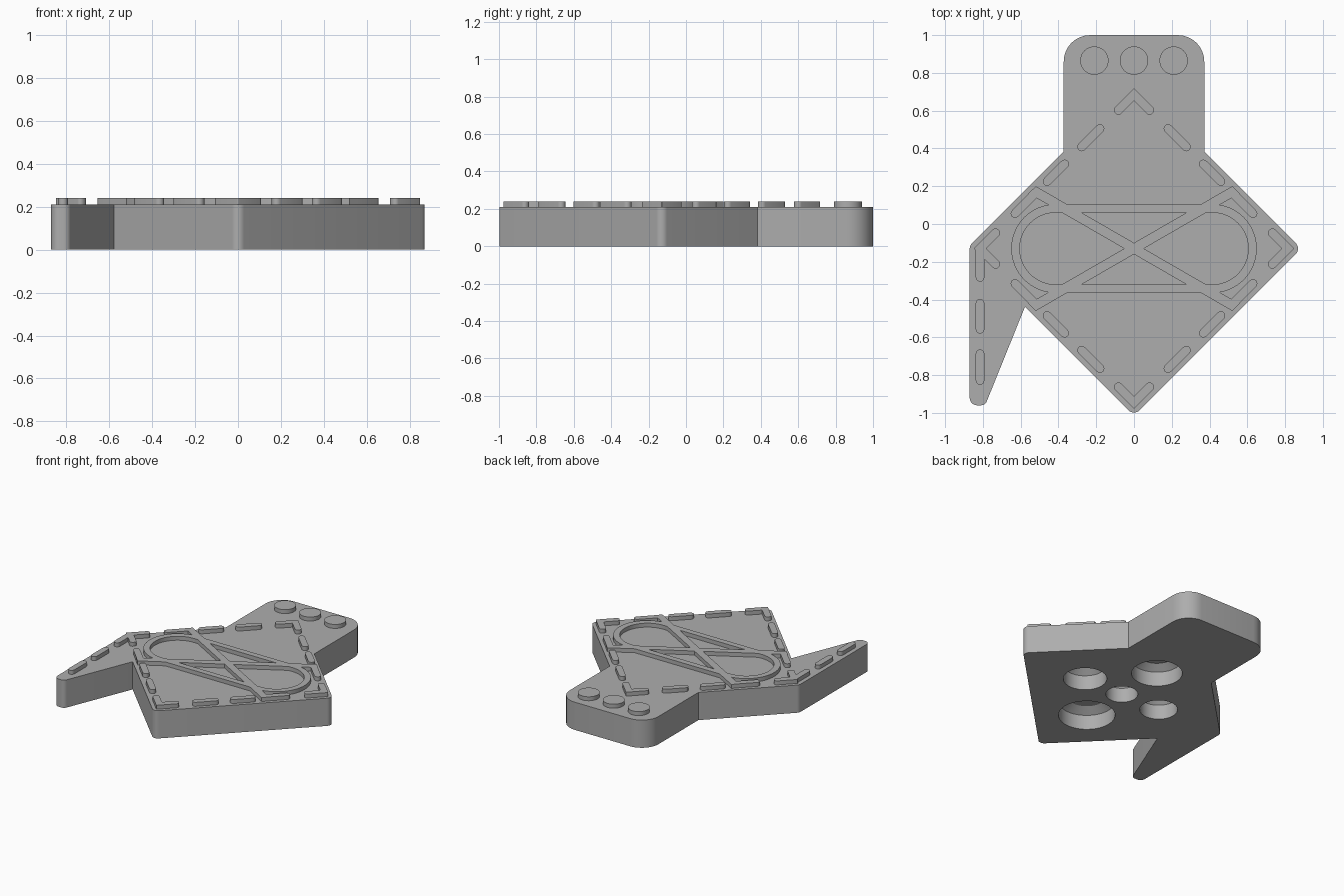
import bpy, bmesh
from math import pi, cos, sin, atan2
from mathutils import Vector

if "Cube" in bpy.data.objects:
    bpy.data.objects.remove(bpy.data.objects["Cube"], do_unlink=True)

gray = bpy.data.materials.new("plain gray")
gray.use_nodes = True
gray.diffuse_color = (0.42, 0.42, 0.42, 1)
gray.node_tree.nodes["Principled BSDF"].inputs["Base Color"].default_value = (0.42, 0.42, 0.42, 1)

TOP, RAISED, SUNK = 0.21, 0.24, 0.2   # plate top, relief top, hidden relief base
MID = -0.13                           # y of the diamond centre
LINE, HALF = 0.815, 0.023             # diamond line of the dashes, half dash width


def make_object(name, bm):
    bmesh.ops.recalc_face_normals(bm, faces=bm.faces)
    mesh = bpy.data.meshes.new(name)
    bm.to_mesh(mesh)
    bm.free()
    mesh.materials.append(gray)
    obj = bpy.data.objects.new(name, mesh)
    bpy.context.scene.collection.objects.link(obj)
    return obj


def prism(name, loops, z0, z1):
    """Extrude an outline, with any further loops as holes."""
    bm = bmesh.new()
    if len(loops) == 1:
        bm.faces.new([bm.verts.new((x, y, z0)) for x, y in loops[0]])
    else:
        edges = []
        for loop in loops:
            vs = [bm.verts.new((x, y, z0)) for x, y in loop]
            edges += [bm.edges.new((a, b)) for a, b in zip(vs, vs[1:] + vs[:1])]
        bmesh.ops.triangle_fill(bm, edges=edges, use_beauty=True)
    up = bmesh.ops.extrude_face_region(bm, geom=bm.faces[:], use_keep_orig=True)["geom"]
    bmesh.ops.translate(bm, vec=(0, 0, z1 - z0),
                        verts=[v for v in up if isinstance(v, bmesh.types.BMVert)])
    return make_object(name, bm)


def arc(cx, cy, r, start, end, n):
    return [(cx + r * cos(start + (end - start) * i / n),
             cy + r * sin(start + (end - start) * i / n)) for i in range(n + 1)]


def rounded(corners, n=8):
    """Outline from (x, y, radius) corners."""
    out = []
    for i, (x, y, r) in enumerate(corners):
        p = Vector((x, y))
        a = (Vector(corners[i - 1][:2]) - p).normalized()
        b = (Vector(corners[(i + 1) % len(corners)][:2]) - p).normalized()
        if r == 0:
            out.append((x, y))
            continue
        half = a.angle(b) / 2
        centre = p + (a + b).normalized() * (r / sin(half))
        reach = r * cos(half) / sin(half)
        s, e = p + a * reach - centre, p + b * reach - centre
        start = atan2(s.y, s.x)
        sweep = (atan2(e.y, e.x) - start + pi) % (2 * pi) - pi
        out += arc(centre.x, centre.y, r, start, start + sweep, n)
    return out


def capsule(x0, y0, x1, y1):
    t = atan2(y1 - y0, x1 - x0)
    return (arc(x0, y0, HALF, t + pi / 2, t + 1.5 * pi, 8)
            + arc(x1, y1, HALF, t - pi / 2, t + pi / 2, 8))


def stadium(r):
    return arc(0.415, MID, r, -pi / 2, pi / 2, 32) + arc(-0.415, MID, r, pi / 2, 1.5 * pi, 32)


def combine(base, tools, operation):
    """Apply booleans to base and delete the tools."""
    for tool in tools:
        tool.hide_render = True
        mod = base.modifiers.new("combine", 'BOOLEAN')
        mod.operation, mod.solver, mod.object = operation, 'EXACT', tool
    graph = bpy.context.evaluated_depsgraph_get()
    mesh = bpy.data.meshes.new_from_object(base.evaluated_get(graph))
    base.modifiers.clear()
    base.data = mesh
    for tool in tools:
        bpy.data.objects.remove(tool, do_unlink=True)


# Plate: diamond with a handle at the back and a pointed tail
plate = prism("plate", [rounded([
    (0, -1.015, 0.04), (0.885, MID, 0.04), (0.372, 0.383, 0), (0.372, 1, 0.14),
    (-0.372, 1, 0.14), (-0.372, 0.383, 0), (-0.87, -0.115, 0.04),
    (-0.87, -0.96, 0.04), (-0.788, -0.96, 0.035), (-0.577, -0.438, 0)])], 0, TOP)

# Blind holes in the underside, each narrowing at its end
cutters = []
for x, y, r in [(0, MID, 0.11), (0.33, MID, 0.15), (-0.33, MID, 0.13),
                (0, 0.245, 0.175), (0, -0.505, 0.195)]:
    bm = bmesh.new()
    rings = [[bm.verts.new((px, py, z)) for px, py in arc(x, y, rr, 0, 2 * pi, 32)[:-1]]
             for z, rr in [(-0.05, r), (0.11, r), (0.15, r * 0.7)]]
    bm.faces.new(rings[0])
    bm.faces.new(rings[-1])
    for low, high in zip(rings, rings[1:]):
        for i in range(32):
            bm.faces.new((low[i - 1], low[i], high[i], high[i - 1]))
    cutters.append(make_object("hole_cutter", bm))
combine(plate, cutters, 'DIFFERENCE')

# Central frame: stadium ring, crossed bars and the four corner dashes
frame = prism("frame", [stadium(0.235), stadium(0.19)], SUNK, RAISED)
parts = []
for sx in (1, -1):
    bar = [(0.52, 0.33), (0.558, 0.292), (-0.52, -0.33), (-0.558, -0.292)]
    parts.append(prism("cross_bar", [[(sx * x, MID + y) for x, y in bar]], SUNK, RAISED))
    for sy in (1, -1):
        ends = capsule(sx * 0.63, MID + sy * (LINE - 0.63), sx * 0.525, MID + sy * (LINE - 0.525))
        parts.append(prism("corner_dash", [ends], SUNK, RAISED))
combine(frame, parts, 'UNION')

# Loose dashes along the diamond edges
for sx, side in ((1, "left"), (-1, "right")):
    for sy, end in ((1, "back"), (-1, "front")):
        for a, b in ((0.18, 0.277), (0.367, 0.46)):
            prism(f"{side}_{end}_dash", [capsule(sx * a, MID + sy * (LINE - a),
                                                 sx * b, MID + sy * (LINE - b))], SUNK, RAISED)

# Chevrons at the four diamond corners, mitred at the tip
OUT, INN, ARM = 0.848, 0.782, 0.115
vee = [(0, OUT, 0.004), (-ARM, OUT - ARM, 0.02), (-ARM + 0.033, INN - ARM + 0.033, 0.02),
       (0, INN, 0), (ARM - 0.033, INN - ARM + 0.033, 0.02), (ARM, OUT - ARM, 0.02)]
chevrons = []
for k, name in enumerate(("back", "right", "front", "left")):
    c, s = round(cos(k * pi / 2)), round(sin(k * pi / 2))
    turned = [(x * c - y * s, MID + x * s + y * c) for x, y in rounded(vee, 5)]
    chevrons.append(prism(f"{name}_chevron", [turned], SUNK, RAISED))

# Dashes down the tail, the first joined to the right chevron
tail = [prism("tail_dash", [capsule(-0.815, a, -0.815, b)], SUNK, RAISED)
        for a, b in ((-0.13, -0.282), (-0.42, -0.557), (-0.687, -0.828))]
combine(chevrons[1], tail[:1], 'UNION')

# Round studs on the handle
for x in (-0.21, 0, 0.21):
    prism("handle_stud", [arc(x, 0.865, 0.075, 0, 2 * pi, 32)[:-1]], SUNK, RAISED)

# Smooth the round walls, keep the rims sharp
for obj in bpy.context.scene.objects:
    obj.select_set(obj.type == 'MESH')
bpy.context.view_layer.objects.active = plate
bpy.ops.object.shade_smooth_by_angle(angle=0.6)
